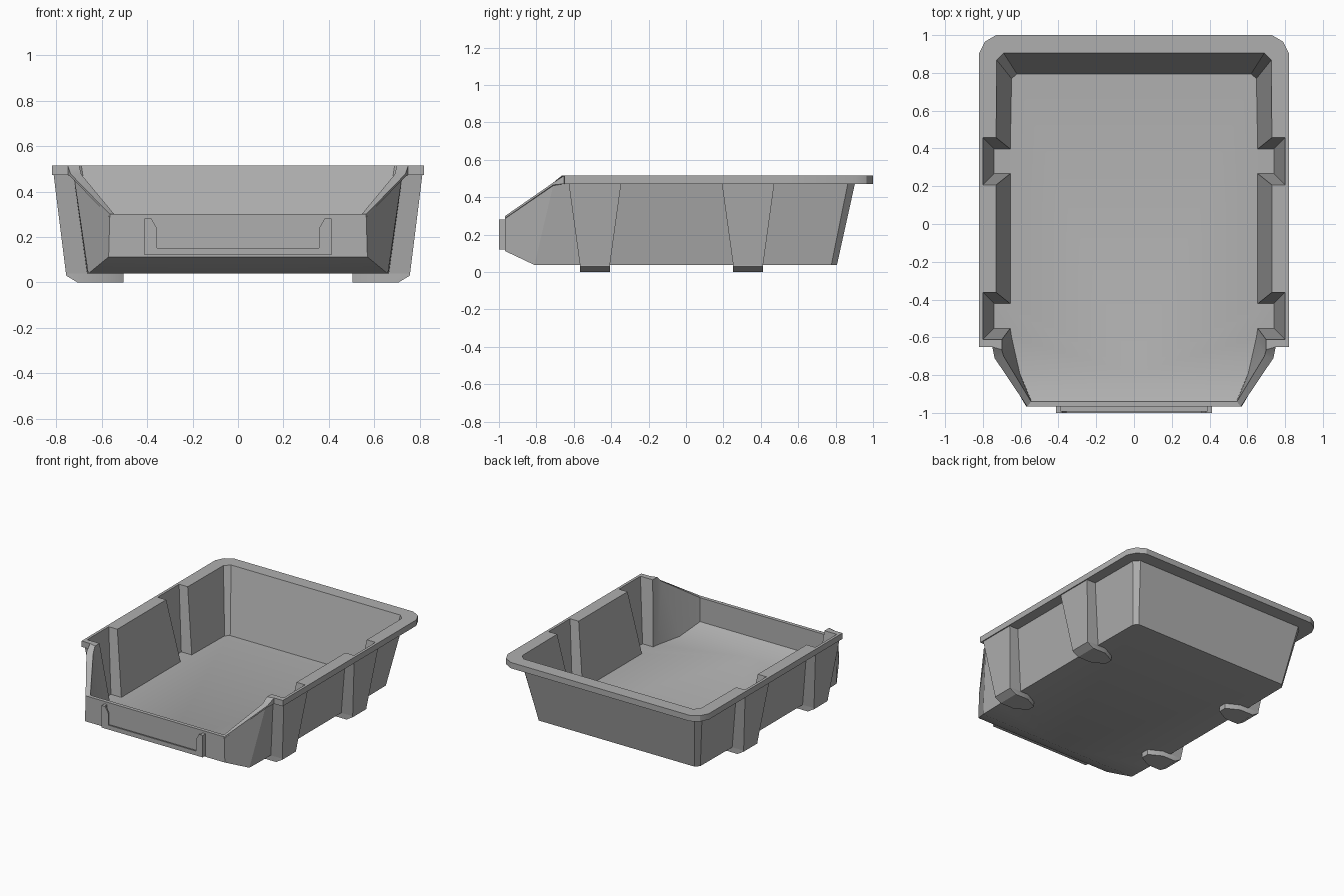
import bpy, bmesh, math

cube = bpy.data.objects.get("Cube")
if cube:
    bpy.data.objects.remove(cube, do_unlink=True)

grey = bpy.data.materials.new("grey_plastic")
grey.use_nodes = True
COLOUR = (0.43, 0.43, 0.43, 1)
grey.diffuse_color = COLOUR
grey.node_tree.nodes["Principled BSDF"].inputs["Base Color"].default_value = COLOUR


def finish(bm, name):
    """Clean the mesh, make it an object and shade it."""
    bmesh.ops.remove_doubles(bm, verts=bm.verts, dist=0.0005)
    bmesh.ops.recalc_face_normals(bm, faces=bm.faces)
    mesh = bpy.data.meshes.new(name)
    bm.to_mesh(mesh)
    bm.free()
    mesh.materials.append(grey)
    obj = bpy.data.objects.new(name, mesh)
    bpy.context.collection.objects.link(obj)
    bpy.ops.object.select_all(action='DESELECT')
    obj.select_set(True)
    bpy.context.view_layer.objects.active = obj
    bpy.ops.object.shade_smooth_by_angle(angle=math.radians(28))
    return obj


def loft(bm, rings):
    """Join closed rings of equal length and cap both ends."""
    vs = [[bm.verts.new(p) for p in r] for r in rings]
    n = len(vs[0])
    for a, b in zip(vs, vs[1:]):
        for i in range(n):
            bm.faces.new((a[i], a[(i + 1) % n], b[(i + 1) % n], b[i]))
    bm.faces.new(vs[0])
    bm.faces.new(vs[-1])


# ---- Tub: wall sections from back centre to front centre (left half) ----
FLOOR_IN, FLOOR_OUT, RIM_LOW, RIM_TOP = 0.056, 0.038, 0.472, 0.515
sections = []


def section(in_low, in_top, rim, out_top, out_low):
    """One wall section: plan points, with z given only where it departs."""
    def pt(p, z):
        return p if len(p) == 3 else (p[0], p[1], z)
    rim_top = pt(rim, RIM_TOP)
    rim_low = (rim[0], rim[1], RIM_LOW if len(rim) == 2 else rim[2] - 0.012)
    sections.append((pt(in_low, FLOOR_IN), pt(in_top, RIM_TOP), rim_top,
                     rim_low, pt(out_top, RIM_LOW), pt(out_low, FLOOR_OUT)))


# back wall and chamfered back corner
section((0, .795), (0, .905), (0, 1), (0, .903), (0, .807))
section((.62, .795), (.69, .905), (.73, 1), (.70, .903), (.635, .807))
section((.634, .782), (.708, .887), (.79, .965), (.7185, .884), (.648, .792))
section((.648, .77), (.727, .868), (.82, .905), (.737, .865), (.661, .777))


def pocket(yc, low_in, front_top=.73, front_out=.74):
    """Hollow rib bulging outward from the side wall."""
    section((.655, yc + low_in), (.73, yc + .125), (.82, yc + .15),
            (.74, yc + .14), (.665, yc + .08))
    section((.74, yc + low_in), (.80, yc + .125), (.82, yc + .11),
            (.812, yc + .14), (.758, yc + .08))
    section((.74, yc - low_in), (.80, yc - .125), (.82, yc - .11),
            (.812, yc - .14), (.758, yc - .08))
    section((.655, yc - low_in), (front_top, yc - .125), (.82, yc - .163),
            (front_out, yc - .14), (.665, yc - .08))


RIBS = (.332, -.487)
pocket(RIBS[0], .065)
pocket(RIBS[1], .065, .70, .725)

# end of the rim, sloping cheek and low front wall
section((.648, -.60), (.70, -.665), (.75, -.651), (.725, -.651), (.664, -.64))
section((.605, -.79), (.69, -.70, .475), (.738, -.71, .478),
        (.722, -.71, .462), (.66, -.81))
section((.542, -.938, .125), (.545, -.94, .30), (.565, -.967, .30),
        (.565, -.967, .286), (.57, -.967, .112))
section((0, -.938, .125), (0, -.94, .30), (0, -.967, .30),
        (0, -.967, .286), (0, -.967, .112))

bm = bmesh.new()
cols = [[bm.verts.new(p) for p in s] for s in sections]
for a, b in zip(cols, cols[1:]):
    for k in range(5):
        bm.faces.new((a[k], a[k + 1], b[k + 1], b[k]))
# flat floor and rising front ramp, inside and underneath
for k, y, z in ((0, -.79, FLOOR_IN), (5, -.81, FLOOR_OUT)):
    mid = bm.verts.new((0, y, z))
    bm.faces.new([c[k] for c in cols[:-2]] + [mid])
    bm.faces.new((mid, cols[-3][k], cols[-2][k], cols[-1][k]))
bmesh.ops.mirror(bm, geom=bm.verts[:] + bm.edges[:] + bm.faces[:],
                 axis='X', merge_dist=0.0005)
finish(bm, "tub")

# ---- Feet under the ribs, pointing inward ----
for side, sname in ((1, "left"), (-1, "right")):
    for yc, place in zip(RIBS, ("back", "front")):
        bm = bmesh.new()
        rings = []
        for x_out, z in ((.708, 0), (.758, .03), (.758, .042)):
            half = ((x_out, .08), (.60, .08), (.505, .03))
            ring = [(x, y) for x, y in half] + [(x, -y) for x, y in half[::-1]]
            rings.append([(side * x, yc + y, z) for x, y in ring])
        loft(bm, rings)
        finish(bm, f"foot_{place}_{sname}")


# ---- Label holder on the front wall ----
def u_frame(name, half, y0, y1):
    """U shape drawn on its left half in x and z, extruded along y."""
    outline = half + [(-x, z) for x, z in half[::-1]]
    bm = bmesh.new()
    loft(bm, [[(x, y, z) for x, z in outline] for y in (y0, y1)])
    finish(bm, name)


u_frame("label_holder_lip",
        [(.412, .12), (.412, .282), (.382, .282), (.357, .238), (.357, .152)],
        -1.0, -.99)
u_frame("label_holder_spacer",
        [(.412, .12), (.412, .282), (.39, .282), (.39, .14)], -.99, -.96)
